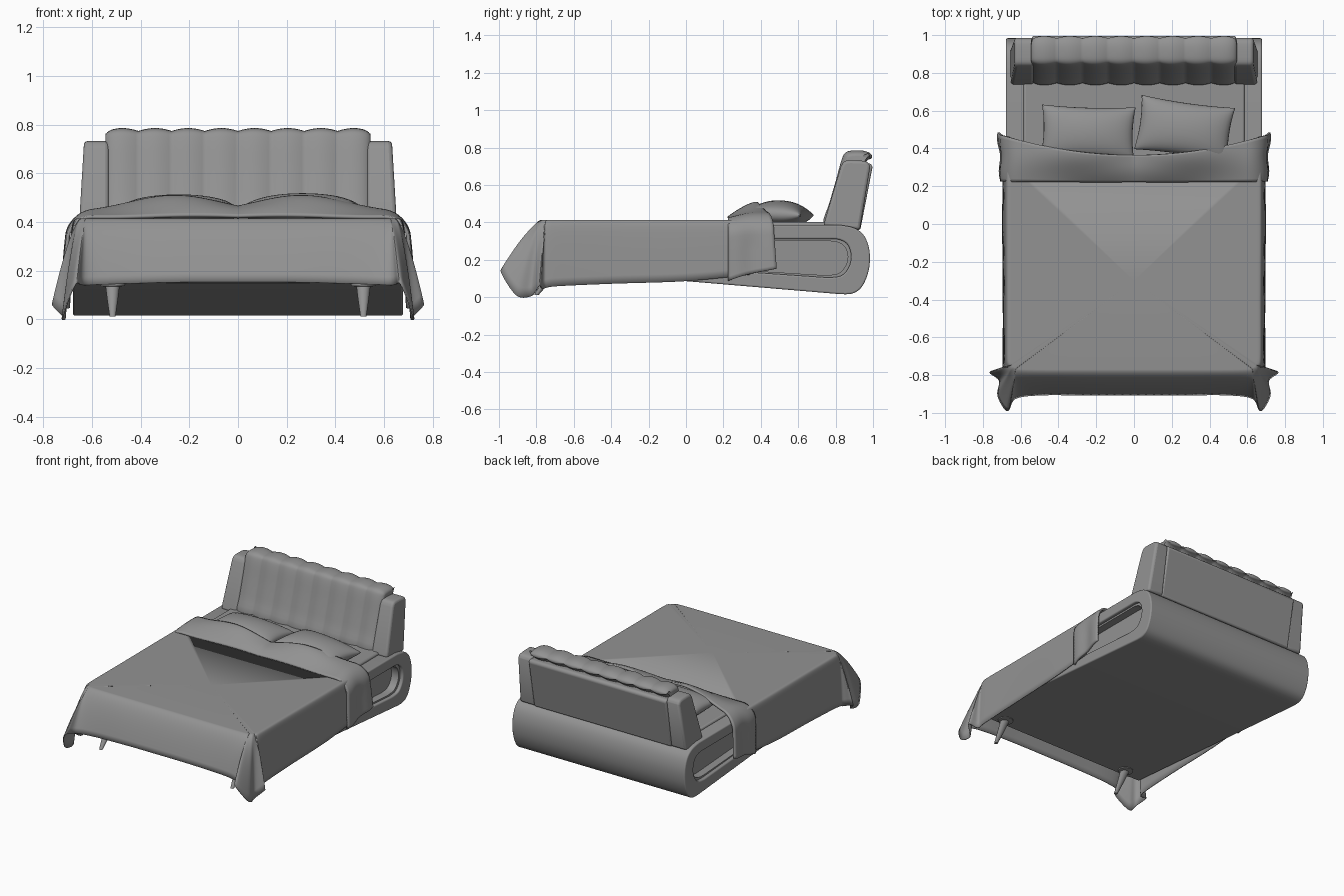
import bpy, bmesh, math
from mathutils import Vector

if "Cube" in bpy.data.objects:
    bpy.data.objects.remove(bpy.data.objects["Cube"])

GREY = bpy.data.materials.new("dark_grey")
GREY.diffuse_color = (0.29, 0.29, 0.29, 1)
GREY.use_nodes = True
GREY.node_tree.nodes["Principled BSDF"].inputs["Base Color"].default_value = GREY.diffuse_color


def make(name, verts, faces, bevel=0, thick=0):
    me = bpy.data.meshes.new(name)
    me.from_pydata([tuple(v) for v in verts], [], faces)
    me.materials.append(GREY)
    bm = bmesh.new()
    bm.from_mesh(me)
    bmesh.ops.remove_doubles(bm, verts=bm.verts, dist=0.0004)
    bmesh.ops.recalc_face_normals(bm, faces=bm.faces)
    bm.to_mesh(me)
    bm.free()
    ob = bpy.data.objects.new(name, me)
    bpy.context.collection.objects.link(ob)
    if bevel:
        m = ob.modifiers.new("bevel", 'BEVEL')
        m.width, m.segments, m.limit_method = bevel, 3, 'ANGLE'
        m.angle_limit = math.radians(40)
    if thick:
        m = ob.modifiers.new("thickness", 'SOLIDIFY')
        m.thickness, m.offset = thick, 0
    return ob


def spline(keys, n, closed=False):
    """Catmull-Rom curve through keys of any dimension."""
    out, c = [], len(keys)
    for i in range(c if closed else c - 1):
        idx = [i - 1, i, i + 1, i + 2]
        idx = [j % c if closed else min(max(j, 0), c - 1) for j in idx]
        p = [keys[j] for j in idx]
        for k in range(n):
            t = k / n
            out.append([0.5 * (2*b + (d - a)*t + (2*a - 5*b + 4*d - e)*t*t + (3*b - a - 3*d + e)*t**3)
                        for a, b, d, e in zip(*p)])
    return out if closed else out + [list(keys[-1])]


def extrude(name, prof, x0, x1, bevel=0, lean=0):
    """Side profile (y, z) extruded along x; lean narrows the x1 side with height."""
    n = len(prof)
    v = [(x0, y, z) for y, z in prof] + [(x1 - lean * (z - 0.4), y, z) for y, z in prof]
    f = [tuple(range(n)), tuple(range(2*n - 1, n - 1, -1))]
    f += [(i, (i+1) % n, n + (i+1) % n, n + i) for i in range(n)]
    return make(name, v, f, bevel)


def grid_faces(rows, cols):
    return [(r*cols + c, r*cols + c + 1, (r+1)*cols + c + 1, (r+1)*cols + c)
            for r in range(rows - 1) for c in range(cols - 1)]


# Base: rounded-back body, with a C-shaped band on each side leaving a long slot
back = spline([(0.82, 0.387), (0.90, 0.37), (0.955, 0.325), (0.982, 0.24), (0.976, 0.14),
               (0.94, 0.055), (0.89, 0.02), (0.83, 0.016)], 5)
outer = [(-0.76, 0.387)] + back + [(-0.76, 0.15)]
inner = [(-0.76, 0.21)] + spline([(0.76, 0.105), (0.83, 0.115), (0.87, 0.16), (0.883, 0.22),
                                  (0.865, 0.28), (0.82, 0.308), (0.76, 0.312)], 4) + [(-0.76, 0.312)]
extrude("base_body", outer, -0.60, 0.60)
for s, side in ((1, "right"), (-1, "left")):
    extrude("side_band_" + side, outer + inner, s * 0.591, s * 0.678, 0.008)
    # Thin lip set inside the slot
    lip = [(y - 0.018 if y > 0 else y, 0.21 + (z - 0.21) * 0.88) for y, z in inner]
    extrude("slot_lip_" + side, inner + lip[::-1], s * 0.60, s * 0.655)

# Mattress
extrude("mattress", [(-0.74, 0.36), (0.78, 0.36), (0.78, 0.402), (-0.74, 0.402)], -0.585, 0.585, 0.012)

# Headboard wings and back panel
wing = [(0.735, 0.38), (0.745, 0.42)] + spline([(0.828, 0.70), (0.85, 0.728), (0.90, 0.732),
        (0.965, 0.725), (0.985, 0.70)], 4) + [(0.93, 0.36)]
for s, side in ((1, "right"), (-1, "left")):
    extrude("headboard_wing_" + side, wing, s * 0.53, s * 0.652, 0.018, s * 0.06)
extrude("headboard_back", [(0.86, 0.36), (0.932, 0.36), (0.998, 0.70), (0.985, 0.715), (0.93, 0.715)],
        -0.54, 0.54, 0.012)

# Softly channelled headboard cushion that rolls over the top
prof = spline([(0.735, 0.40), (0.765, 0.50), (0.80, 0.62), (0.832, 0.735), (0.855, 0.775), (0.90, 0.785),
               (0.955, 0.782), (0.99, 0.765), (0.992, 0.742), (0.965, 0.728), (0.935, 0.66),
               (0.91, 0.52), (0.88, 0.39), (0.80, 0.38)], 4, True)
n, W, CH, SUB = len(prof), 0.545, 8, 12
normals = []
for i in range(n):
    (ya, za), (yb, zb) = prof[i - 1], prof[(i + 1) % n]
    normals.append(Vector((zb - za, ya - yb)).normalized() * -1)
verts = []
for k in range(CH * SUB + 1):
    end = k < SUB / 2 or k > (CH - 0.5) * SUB
    f = (k % SUB) / SUB
    if end:   # rounded outer ends
        f = 0.5 - 0.5 * math.cos(math.pi * f)
        d = 0.032 * (1 - math.sqrt(max(0, 1 - (2*f - 1)**2)))
    else:
        d = 0.012 * (1 - math.sin(math.pi * f) ** 0.9)
    x = W if k == CH * SUB else -W + 2 * W * (k // SUB + f) / CH
    verts += [(x, y - m.x * d, z - m.y * d) for (y, z), m in zip(prof, normals)]
faces = [(r*n + i, r*n + (i+1) % n, (r+1)*n + (i+1) % n, (r+1)*n + i)
         for r in range(CH * SUB) for i in range(n)]
faces += [tuple(range(n)), tuple(range(CH*SUB*n, CH*SUB*n + n))]
make("headboard_cushion", verts, faces)


# Pillows: two puffed sheets joined at a pinched seam
def pillow(name, cx, cy, w, d, h, rot):
    N, v, f = 20, [], []
    for sgn in (1, -1):
        for j in range(N + 1):
            for i in range(N + 1):
                a, b = -math.cos(math.pi * i / N), -math.cos(math.pi * j / N)
                puff = (max(0, 1 - a*a) * max(0, 1 - b*b)) ** 0.42
                x, y = a * w * (0.95 + 0.05 * b*b), b * d * (0.93 + 0.07 * a*a)
                v.append((x, y, sgn * h * puff - 0.04 * y))
    g = grid_faces(N + 1, N + 1)
    f = g + [tuple(q + (N + 1)**2 for q in face) for face in g]
    ob = make(name, v, f)
    ob.location, ob.rotation_euler = (cx, cy, 0.443), (0, 0, rot)


pillow("pillow_left", -0.243, 0.485, 0.248, 0.14, 0.07, -0.03)
pillow("pillow_right", 0.268, 0.505, 0.25, 0.145, 0.075, -0.14)

# Blanket: edge keys are top x, y, hem x, y, z and profile exponent
side = [(0.65, 0.34, 0.692, 0.34, 0.12, 0.2), (0.65, 0.0, 0.695, 0.0, 0.086, 0.2),
        (0.65, -0.4, 0.692, -0.4, 0.072, 0.2), (0.65, -0.68, 0.693, -0.70, 0.058, 0.2),
        (0.648, -0.735, 0.70, -0.765, 0.045, 0.3), (0.645, -0.745, 0.762, -0.785, 0.06, 0.75),
        (0.64, -0.752, 0.712, -0.83, 0.005, 0.5), (0.635, -0.758, 0.72, -0.91, 0.012, 0.65),
        (0.625, -0.764, 0.67, -0.99, 0.14, 0.8), (0.61, -0.768, 0.63, -0.925, 0.14, 0.65),
        (0.5, -0.77, 0.50, -0.905, 0.145, 0.6), (0.25, -0.77, 0.25, -0.905, 0.152, 0.6)]
mirror = [(-a, b, -c, d, e, p) for a, b, c, d, e, p in reversed(side)]
edge = spline(side + [(0, -0.77, 0, -0.905, 0.153, 0.6)] + mirror, 6)
R, M = 18, len(edge)
verts = []
for r in range(R + 1):
    t = (r / R) ** 2.2
    for tx, ty, hx, hy, hz, p in edge:
        h = t ** p
        verts.append((tx + (hx - tx) * h, ty + (hy - ty) * h, 0.411 + (hz - 0.411) * t ** 1.1))
verts.append((0, -0.3, 0.411))
fan = [(i, (i + 1) % M, len(verts) - 1) for i in range(M)]
make("blanket", verts, grid_faces(R + 1, M) + fan, thick=0.006)

# Turned-back blanket fold lying over the pillows and down the sides
NS, NV = 96, 14
verts = []
for j in range(NV + 1):
    v = j / NV
    for i in range(NS + 1):
        s = 2 * i / NS - 1
        a, sg = abs(s) * 0.96, math.copysign(1, s)
        ang = min(max(0, a - 0.60) / 0.1, math.pi / 2)
        down = max(0, a - 0.757) * (1.15 - 0.25 * v)
        x = min(a, 0.60) + 0.1 * math.sin(ang) + 0.015 * v * down / 0.2
        drop = 0.1 * (1 - math.cos(ang)) + down
        bump = 0.066 * math.exp(-((x - 0.25) / 0.27) ** 2) + 0.014
        yb = 0.365 + 0.10 * (x / 0.68) ** 2 + 0.05 * down
        y = 0.225 + (yb - 0.225) * v
        z = 0.421 + bump * math.sin(v * math.pi / 2) - drop + 0.003 * math.sin(9 * x + 5 * v)
        x += 0.006 * math.sin(v * 9) * min(1, drop * 6)
        verts.append((sg * x, y, z))
make("blanket_fold", verts, grid_faces(NV + 1, NS + 1), thick=0.014)

# Tapered front legs leaning forward, with round mounting plates
for s, side_name in ((1, "right"), (-1, "left")):
    rings = [(-0.70, 0.16, 0.05), (-0.70, 0.137, 0.05), (-0.712, 0.135, 0.029),
             (-0.75, 0.08, 0.022), (-0.80, 0.012, 0.012)]
    v = [(s * 0.515 + r * math.cos(k * math.pi / 10), y + r * math.sin(k * math.pi / 10), z)
         for y, z, r in rings for k in range(20)]
    f = [(q*20 + k, q*20 + (k+1) % 20, q*20 + 20 + (k+1) % 20, q*20 + 20 + k)
         for q in range(4) for k in range(20)]
    make("front_leg_" + side_name, v, f + [tuple(range(20)), tuple(range(80, 100))])

bpy.ops.object.select_all(action='SELECT')
bpy.context.view_layer.objects.active = bpy.data.objects["blanket"]
bpy.ops.object.shade_smooth_by_angle(angle=math.radians(40))
